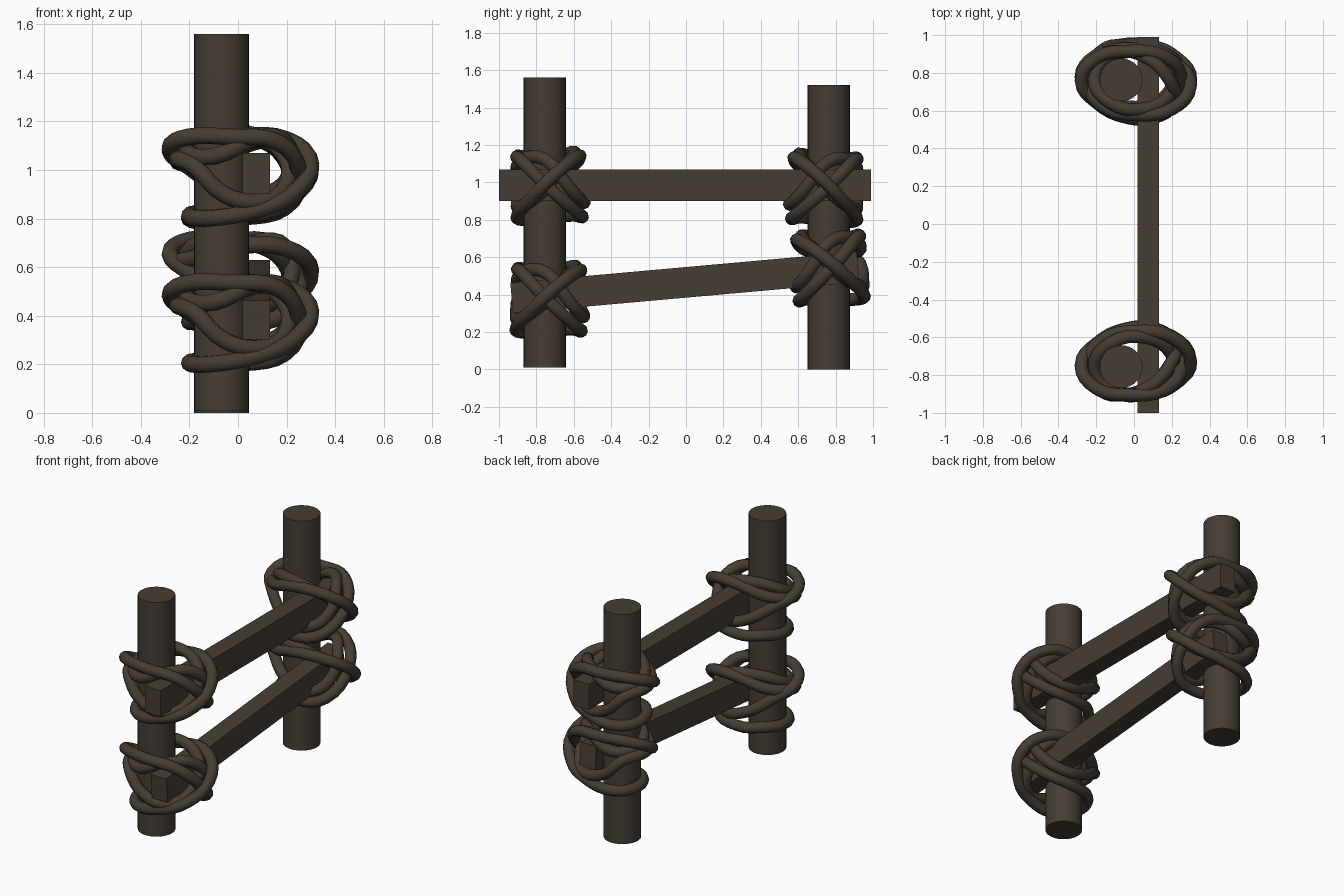
import bpy, math

if "Cube" in bpy.data.objects:
    bpy.data.objects.remove(bpy.data.objects["Cube"])

wood = bpy.data.materials.new("dark_wood")
wood.diffuse_color = (0.06, 0.047, 0.034, 1)
wood.use_nodes = True
wood.node_tree.nodes["Principled BSDF"].inputs["Base Color"].default_value = wood.diffuse_color

POST_X, POST_R = -0.068, 0.113
RAIL_X = 0.075


def post(name, y, z0, z1):
    bpy.ops.mesh.primitive_cylinder_add(vertices=32, radius=POST_R, depth=z1 - z0,
                                        location=(POST_X, y, (z0 + z1) / 2))
    o = bpy.context.object
    o.name = name
    o.data.materials.append(wood)
    bpy.ops.object.shade_smooth_by_angle(angle=math.radians(40))


def rail(name, y, z, length, height, tilt):
    bpy.ops.mesh.primitive_cube_add(size=1, location=(RAIL_X, y, z),
                                    rotation=(math.radians(tilt), 0, 0))
    o = bpy.context.object
    o.name = name
    o.scale = (0.115, length, height)
    o.data.materials.append(wood)


# Rope path: four turns round the post, crossing over the rail
ROPE = [
    (-0.28, 0.00, 0.09), (-0.20, -0.12, 0.14), (-0.03, -0.155, 0.14), (0.16, -0.13, 0.12),
    (0.25, -0.02, 0.00), (0.19, 0.14, -0.15), (0.02, 0.185, -0.19), (-0.14, 0.13, -0.18),
    (-0.20, 0.00, -0.19), (-0.12, -0.135, -0.195), (0.08, -0.155, -0.16), (0.22, -0.10, -0.10),
    (0.30, 0.02, 0.02), (0.20, 0.15, 0.12), (0.00, 0.18, 0.13), (-0.17, 0.13, 0.08),
    (-0.25, 0.00, 0.05), (-0.18, -0.13, 0.02), (-0.05, -0.16, -0.10), (0.11, -0.14, -0.125),
    (0.20, -0.04, -0.06), (0.19, 0.07, 0.06), (0.06, 0.15, 0.14), (-0.12, 0.12, 0.15),
    (-0.21, -0.02, 0.08), (-0.10, -0.145, 0.06), (0.07, -0.12, 0.13), (0.19, 0.00, 0.12),
    (0.21, 0.12, -0.03), (0.10, 0.19, -0.11), (-0.03, 0.19, -0.09), (-0.20, 0.11, 0.02),
]


def lashing(name, y, z, flip, twist):
    cu = bpy.data.curves.new(name, 'CURVE')
    cu.dimensions = '3D'
    cu.bevel_depth = 0.035
    cu.bevel_resolution = 3
    cu.resolution_u = 4
    sp = cu.splines.new('BEZIER')
    sp.bezier_points.add(len(ROPE) - 1)
    c, s = math.cos(twist), math.sin(twist)
    for bp, (px, py, pz) in zip(sp.bezier_points, ROPE):
        py *= flip
        bp.co = (px, py * c - pz * s, py * s + pz * c)
        bp.handle_left_type = bp.handle_right_type = 'AUTO'
    sp.use_cyclic_u = True
    sp.use_smooth = True
    cu.materials.append(wood)
    o = bpy.data.objects.new(name, cu)
    o.location = (0, y, z)
    bpy.context.collection.objects.link(o)


# Upright posts
post("front_post", -0.755, 0.01, 1.56)
post("back_post", 0.763, 0.0, 1.52)

# Cross rails
rail("upper_rail", -0.005, 0.985, 1.99, 0.17, 0)
rail("lower_rail", -0.006, 0.465, 1.86, 0.163, 5.1)

# Rope lashings at each joint
lashing("front_lower_lashing", -0.745, 0.395, 1, 0)
lashing("front_upper_lashing", -0.745, 1.0, 1, 0.03)
lashing("back_lower_lashing", 0.780, 0.565, -1, 0.05)
lashing("back_upper_lashing", 0.755, 0.99, -1, -0.03)
